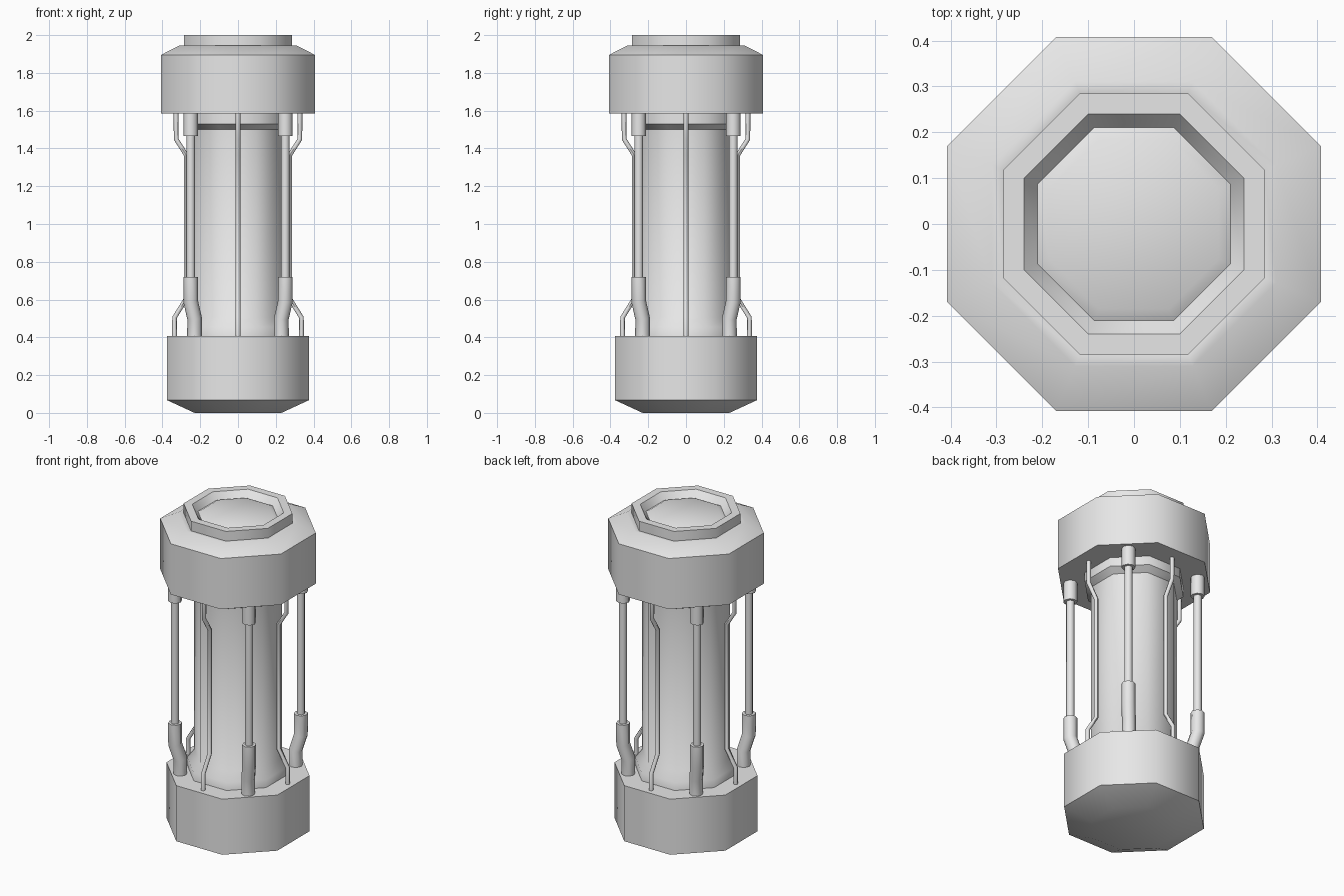
import bpy, bmesh
from math import pi, cos, sin, radians

cube = bpy.data.objects.get("Cube")
if cube:
    bpy.data.objects.remove(cube, do_unlink=True)

grey = bpy.data.materials.new("plain grey")
grey.use_nodes = True
grey.diffuse_color = (0.8, 0.8, 0.8, 1)
grey.node_tree.nodes["Principled BSDF"].inputs["Base Color"].default_value = (0.8, 0.8, 0.8, 1)

SIDES = 8


def finish(obj):
    obj.data.materials.clear()
    obj.data.materials.append(grey)
    bpy.ops.object.select_all(action='DESELECT')
    obj.select_set(True)
    bpy.context.view_layer.objects.active = obj
    bpy.ops.object.shade_smooth_by_angle(angle=radians(46))


def turned(name, profile):
    """Closed octagonal solid from (flat-side distance, height) points, bottom to top."""
    bm = bmesh.new()
    rings = []
    for apothem, z in profile:
        r = apothem / cos(pi / SIDES)
        angles = [(i + 0.5) * 2 * pi / SIDES for i in range(SIDES)]
        rings.append([bm.verts.new((r * cos(a), r * sin(a), z)) for a in angles])
    for low, high in zip(rings, rings[1:]):
        for i in range(SIDES):
            j = (i + 1) % SIDES
            bm.faces.new((low[i], low[j], high[j], high[i]))
    bm.faces.new(rings[0][::-1])
    bm.faces.new(rings[-1])
    mesh = bpy.data.meshes.new(name)
    bm.to_mesh(mesh)
    bm.free()
    obj = bpy.data.objects.new(name, mesh)
    bpy.context.collection.objects.link(obj)
    finish(obj)


def tube(name, path, radius, angle):
    """Tube along (distance from axis, height) points, turned to the given angle."""
    curve = bpy.data.curves.new(name, 'CURVE')
    curve.dimensions = '3D'
    curve.bevel_depth = radius
    curve.bevel_resolution = 2
    curve.use_fill_caps = True
    spline = curve.splines.new('POLY')
    spline.points.add(len(path) - 1)
    for point, (r, z) in zip(spline.points, path):
        point.co = (r * cos(angle), r * sin(angle), z, 1)
    source = bpy.data.objects.new(name + "_path", curve)
    bpy.context.collection.objects.link(source)
    bpy.context.view_layer.update()
    graph = bpy.context.evaluated_depsgraph_get()
    mesh = bpy.data.meshes.new_from_object(source.evaluated_get(graph))
    bpy.data.objects.remove(source, do_unlink=True)
    obj = bpy.data.objects.new(name, mesh)
    bpy.context.collection.objects.link(obj)
    finish(obj)


# Lower end cap with chamfered base
turned("lower_cap", [(0.23, 0), (0.375, 0.067), (0.375, 0.407)])

# Central column with a flange at each end
turned("core", [(0.268, 0.38), (0.268, 0.455), (0.23, 0.505), (0.23, 1.5),
                (0.265, 1.53), (0.265, 1.6)])

# Upper end cap, raised rim and recessed plate
turned("upper_cap", [(0.408, 1.585), (0.408, 1.895), (0.31, 1.945), (0.285, 1.941),
                     (0.285, 2.0), (0.24, 2.0), (0.21, 1.96), (0.185, 1.974)])

# Four diagonal struts: bent foot, slim rod, upper socket
for n in range(4):
    a = pi / 4 + n * pi / 2
    tube(f"strut_foot_{n}", [(0.325, 0.39), (0.325, 0.5), (0.354, 0.59), (0.354, 0.72)], 0.039, a)
    tube(f"strut_rod_{n}", [(0.354, 0.7), (0.354, 1.5)], 0.023, a)
    tube(f"strut_socket_{n}", [(0.354, 1.465), (0.354, 1.6)], 0.039, a)

# Four thin pipes along the flat sides
for n in range(4):
    tube(f"pipe_{n}", [(0.336, 0.39), (0.336, 0.505), (0.274, 0.605), (0.274, 1.365),
                       (0.328, 1.45), (0.328, 1.6)], 0.0125, n * pi / 2)
